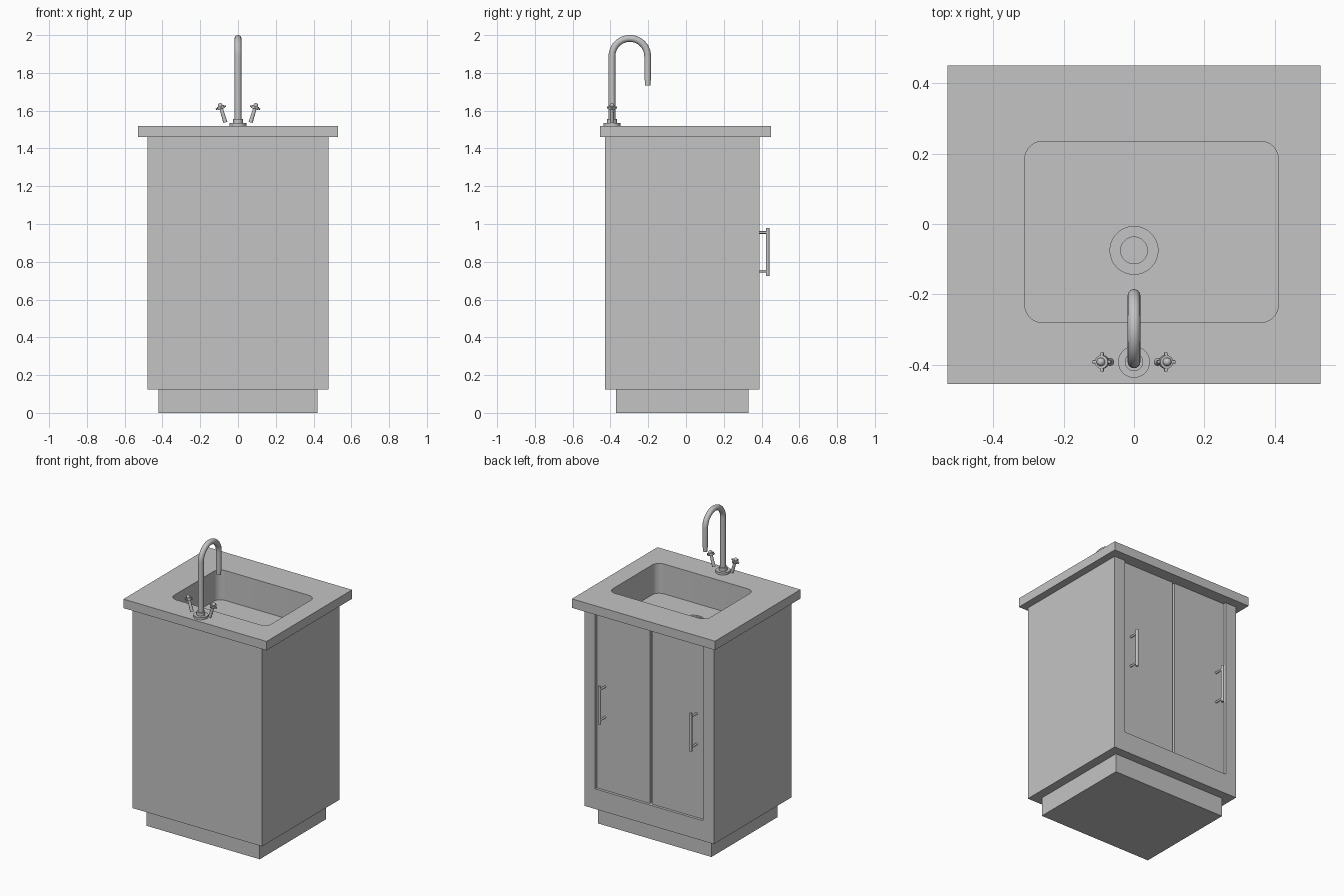
import bpy
import bmesh
from math import sin, cos, pi, radians
from mathutils import Vector

if "Cube" in bpy.data.objects:
    bpy.data.objects.remove(bpy.data.objects["Cube"], do_unlink=True)

# One plain grey for everything
grey = bpy.data.materials.new("plain grey")
grey.use_nodes = True
GREY = (0.55, 0.55, 0.55, 1)
grey.diffuse_color = GREY
grey.node_tree.nodes["Principled BSDF"].inputs["Base Color"].default_value = GREY


def activate(ob):
    bpy.ops.object.select_all(action="DESELECT")
    ob.select_set(True)
    bpy.context.view_layer.objects.active = ob


def smooth(ob):
    activate(ob)
    bpy.ops.object.shade_smooth_by_angle(angle=radians(35))


def finish(bm, name):
    bmesh.ops.recalc_face_normals(bm, faces=bm.faces)
    mesh = bpy.data.meshes.new(name)
    bm.to_mesh(mesh)
    bm.free()
    mesh.materials.append(grey)
    ob = bpy.data.objects.new(name, mesh)
    bpy.context.collection.objects.link(ob)
    return ob


def box(name, x, y, z, radius=0):
    """Box from (min, max) ranges, with optional rounded upright edges."""
    bm = bmesh.new()
    bmesh.ops.create_cube(bm, size=1)
    for v in bm.verts:
        v.co = [r[0] if c < 0 else r[1] for c, r in zip(v.co, (x, y, z))]
    if radius:
        upright = [e for e in bm.edges
                   if abs(e.verts[0].co.z - e.verts[1].co.z) > 0.01]
        bmesh.ops.bevel(bm, geom=upright, offset=radius, segments=8,
                        profile=0.5, affect="EDGES")
    return finish(bm, name)


def rod(name, a, b, r1, r2=None, sides=32):
    """Cylinder or cone from point a to point b."""
    a, b = Vector(a), Vector(b)
    bm = bmesh.new()
    bmesh.ops.create_cone(bm, cap_ends=True, segments=sides, radius1=r1,
                          radius2=r1 if r2 is None else r2, depth=(b - a).length)
    turn = Vector((0, 0, 1)).rotation_difference(b - a).to_matrix()
    bmesh.ops.rotate(bm, verts=bm.verts, matrix=turn)
    bmesh.ops.translate(bm, verts=bm.verts, vec=(a + b) / 2)
    ob = finish(bm, name)
    smooth(ob)
    return ob


def ball(name, centre, r):
    bm = bmesh.new()
    bmesh.ops.create_uvsphere(bm, u_segments=24, v_segments=12, radius=r)
    bmesh.ops.translate(bm, verts=bm.verts, vec=centre)
    ob = finish(bm, name)
    smooth(ob)


def cut(ob, cutter):
    mod = ob.modifiers.new("cut", "BOOLEAN")
    mod.operation = "DIFFERENCE"
    mod.solver = "EXACT"
    mod.object = cutter
    activate(ob)
    bpy.ops.object.modifier_apply(modifier=mod.name)


# Cabinet and worktop
box("plinth", (-0.42, 0.42), (-0.37, 0.33), (0, 0.125))
cabinet = box("cabinet", (-0.48, 0.48), (-0.43, 0.39), (0.125, 1.46))
worktop = box("worktop", (-0.53, 0.53), (-0.455, 0.45), (1.46, 1.52))

# Basin, drain and door recess are cut out
FLOOR = 1.32
DRAIN = (0, -0.075)
basin = box("basin_cutter", (-0.31, 0.41), (-0.28, 0.235), (FLOOR, 1.6), 0.05)
drain_rim = rod("drain_rim_cutter", (*DRAIN, FLOOR - 0.01),
                (*DRAIN, FLOOR + 0.05), 0.068, sides=48)
drain_hole = rod("drain_hole_cutter", (*DRAIN, FLOOR - 0.06),
                 (*DRAIN, FLOOR + 0.06), 0.038, sides=48)
recess = box("recess_cutter", (-0.4, 0.4), (0.35, 0.5), (0.26, 1.5))
cut(worktop, basin)
for cutter in (basin, drain_rim, drain_hole, recess):
    cut(cabinet, cutter)
    bpy.data.objects.remove(cutter, do_unlink=True)
smooth(worktop)
smooth(cabinet)

# Doors and their bar handles
for side, s in (("left", 1), ("right", -1)):
    box(side + "_door", sorted((s * 0.008, s * 0.4)), (0.35, 0.372), (0.26, 1.46))
    x = s * 0.338
    rod(side + "_handle_bar", (x, 0.432, 0.725), (x, 0.432, 0.98), 0.009)
    for z in (0.75, 0.955):
        rod(side + "_handle_post", (x, 0.37, z), (x, 0.432, z), 0.007)

# Tap base and swan-neck spout
TAP_Y, BEND, TOP = -0.392, 0.0945, 1.888
rod("tap_flange", (0, TAP_Y, 1.52), (0, TAP_Y, 1.535), 0.045, sides=48)
rod("tap_collar", (0, TAP_Y, 1.535), (0, TAP_Y, 1.557), 0.026)
path = [(0, TAP_Y, 1.54)]
for i in range(25):
    t = pi * i / 24
    path.append((0, TAP_Y + BEND - BEND * cos(t), TOP + BEND * sin(t)))
TIP_Y = TAP_Y + 2 * BEND
path.append((0, TIP_Y, 1.76))
curve = bpy.data.curves.new("spout", "CURVE")
curve.dimensions = "3D"
curve.bevel_depth = 0.018
curve.bevel_resolution = 6
curve.use_fill_caps = True
spline = curve.splines.new("POLY")
spline.points.add(len(path) - 1)
for point, co in zip(spline.points, path):
    point.co = (*co, 1)
curve.materials.append(grey)
spout = bpy.data.objects.new("spout", curve)
bpy.context.collection.objects.link(spout)
activate(spout)
bpy.ops.object.convert(target="MESH")
smooth(bpy.context.object)
rod("spout_tip", (0, TIP_Y, 1.732), (0, TIP_Y, 1.765), 0.0145)

# Tilted cross-head valves
for side, s in (("left", 1), ("right", -1)):
    foot = Vector((s * 0.067, TAP_Y, 1.538))
    axis = Vector((s * 0.29, 0, 0.957)).normalized()
    across = Vector((axis.z, 0, -axis.x))
    rod(side + "_valve_stem", foot, foot + axis * 0.078, 0.011, 0.009)
    rod(side + "_valve_head", foot + axis * 0.074, foot + axis * 0.09, 0.019)
    ball(side + "_valve_cap", foot + axis * 0.094, 0.012)
    hub = foot + axis * 0.082
    for arm in (across, Vector((0, 1, 0))):
        rod(side + "_valve_arm", hub - arm * 0.027, hub + arm * 0.027, 0.005, sides=16)
